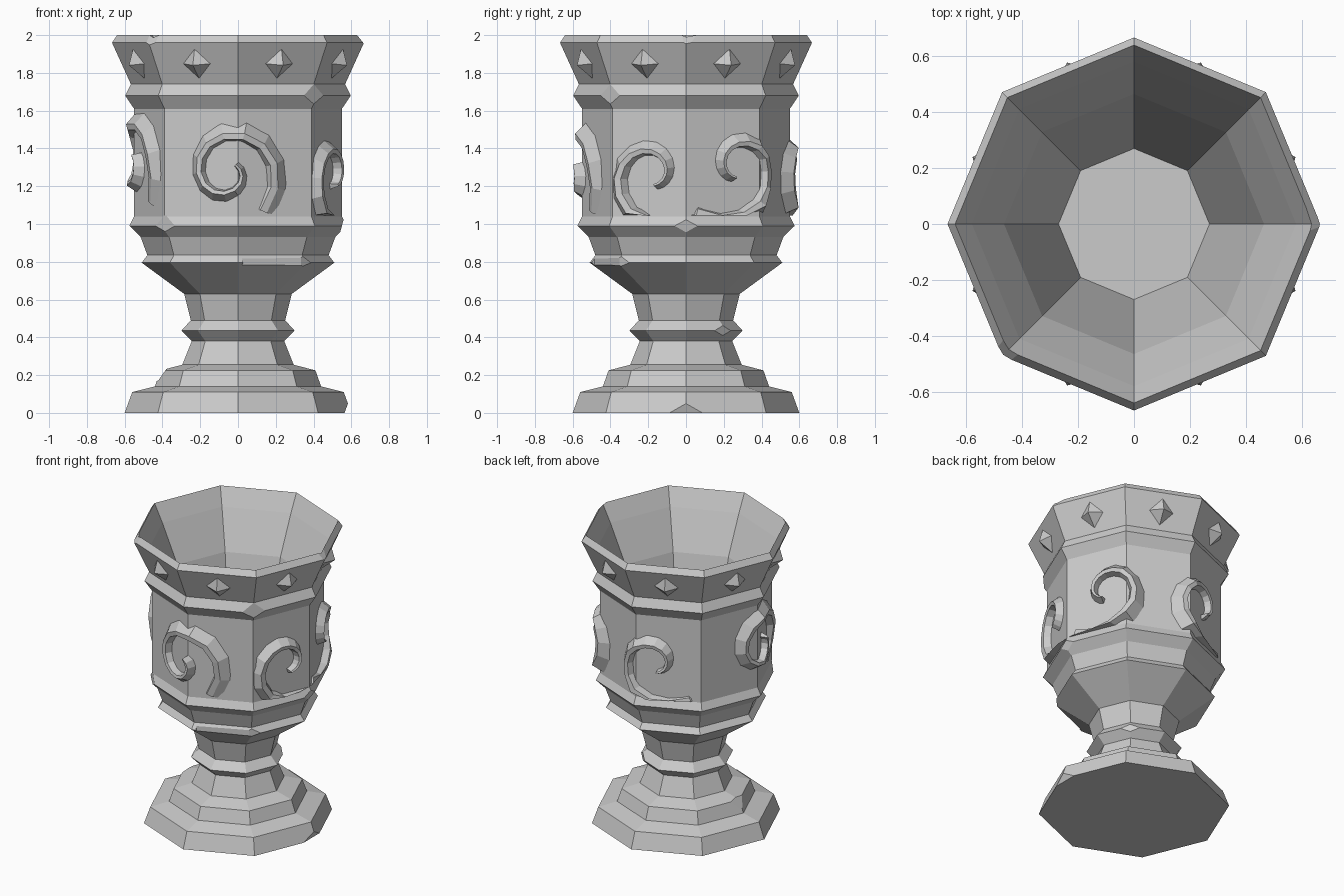
import bpy, bmesh, math
from mathutils import Matrix, Vector

if "Cube" in bpy.data.objects:
    bpy.data.objects.remove(bpy.data.objects["Cube"])

SIDES = 8
STEP = math.tau / SIDES

stone = bpy.data.materials.new("grey stone")
stone.diffuse_color = (0.6, 0.6, 0.6, 1)
stone.use_nodes = True
stone.node_tree.nodes["Principled BSDF"].inputs["Base Color"].default_value = stone.diffuse_color


def make(name, bm):
    bmesh.ops.recalc_face_normals(bm, faces=bm.faces)
    me = bpy.data.meshes.new(name)
    bm.to_mesh(me)
    bm.free()
    me.materials.append(stone)
    ob = bpy.data.objects.new(name, me)
    bpy.context.collection.objects.link(ob)
    return ob


def polar(r, a, z):
    return Vector((r * math.cos(a), r * math.sin(a), z))


def wall(a, corner=0.55):
    """Radius of the octagonal cup wall in direction a."""
    return corner * math.cos(STEP / 2) / math.cos(a % STEP - STEP / 2)


# Goblet: octagonal lathe, outside from foot to rim, then down the inside
profile = [(.60, 0), (.56, .11), (.44, .14), (.41, .225), (.295, .255), (.245, .38),
           (.30, .435), (.25, .49), (.285, .63), (.51, .795), (.48, .835), (.515, .93),
           (.575, .99), (.55, 1.04), (.55, 1.61), (.597, 1.68), (.567, 1.74),
           (.667, 1.96), (.64, 2.0), (.58, 1.88), (.465, 1.62), (.27, .80)]
bm = bmesh.new()
rings = [[bm.verts.new(polar(r, i * STEP, z)) for i in range(SIDES)] for r, z in profile]
for low, high in zip(rings, rings[1:]):
    for i in range(SIDES):
        j = (i + 1) % SIDES
        bm.faces.new((low[i], low[j], high[j], high[i]))
bm.faces.new(rings[0][::-1])
bm.faces.new(rings[-1])
goblet = make("goblet", bm)

# Chips: small blocks knocked off corners (angle, radius, z, height, depth, tilt)
chips = [(0, .60, .0, .18, .036, 20), (180, .44, .21, .10, .045, -35),
         (-135, .575, .99, .11, .03, 0), (0, .575, .99, .09, .025, 15),
         (-45, .597, 1.68, .12, .03, 0), (-67, .475, .795, .06, .02, 0),
         (-135, .66, 1.99, .14, .028, -35), (10, .645, 2.0, .14, .028, -40),
         (-45, .51, .80, .08, .025, 0), (45, .30, .435, .08, .025, 0)]
bm = bmesh.new()
for deg, r, z, h, depth, tilt in chips:
    m = (Matrix.Rotation(math.radians(deg), 4, 'Z') @ Matrix.Translation((r - depth, 0, z))
         @ Matrix.Rotation(math.radians(tilt), 4, 'Y') @ Matrix.Translation((.05, 0, 0))
         @ Matrix.Diagonal((.1, .34, h, 1)))
    bmesh.ops.create_cube(bm, size=1, matrix=m)
cutter = make("chip_cutter", bm)
cutter.hide_render = True
cutter.hide_viewport = True
cut = goblet.modifiers.new("chips", 'BOOLEAN')
cut.operation = 'DIFFERENCE'
cut.solver = 'EXACT'
cut.use_self = True
cut.object = cutter

# Studs: one diamond pyramid on each face of the flared rim
bm = bmesh.new()
lean = (.667 - .567) / (1.96 - 1.74) * math.cos(STEP / 2)
mid = (.567 + .1 * .5) * math.cos(STEP / 2)
for i in range(SIDES):
    rot = Matrix.Rotation((i + .5) * STEP, 4, 'Z')
    base = [(mid - .01 + lean * dz, dy, 1.85 + dz)
            for dy, dz in ((.09, 0), (0, .09), (-.09, 0), (0, -.09))]
    vs = [bm.verts.new(rot @ Vector(p)) for p in base]
    tip = bm.verts.new(rot @ Vector((mid + .055, 0, 1.84)))
    for k in range(4):
        bm.faces.new((vs[k], vs[(k + 1) % 4], tip))
    bm.faces.new(vs[::-1])
make("rim_studs", bm)


# Scrolls: tapered spiral ridges wrapped round the cup wall
def scroll(name, deg, z0, start, sweep, inner, grow, power, hand, n=16):
    path = []
    for i in range(n + 1):
        t = i / n
        a = math.radians(start + sweep * t)
        r = inner + grow * (1 - t) ** power
        path.append(Vector((hand * r * math.cos(a), r * math.sin(a))))
    bm = bmesh.new()
    sections = []
    for i, p in enumerate(path):
        t = i / n
        d = (path[min(i + 1, n)] - path[max(i - 1, 0)]).normalized()
        side = Vector((d.y, -d.x)) * hand
        w = .075 * (1 - t) + .025
        h = .05 if i > 1 else .012 + .02 * i
        ring = []
        for off, lift in ((w, -.02), (.0, h), (-.4 * w, h * .9), (-.6 * w, -.02)):
            q = p + side * off
            a = math.radians(deg) + q.x / .53
            z = max(1.045, z0 + q.y)
            ring.append(bm.verts.new(polar(wall(a) + lift, a, z)))
        sections.append(ring)
    for s, e in zip(sections, sections[1:]):
        for k in range(4):
            m = (k + 1) % 4
            bm.faces.new((s[k], s[m], e[m], e[k]))
    bm.faces.new(sections[0])
    bm.faces.new(sections[-1][::-1])
    make(name, bm)


round_curl = (-45, 450, .065, .235, 1.3)
long_curl = (-130, 390, .07, .28, 2)
scroll("scroll_front", 264, 1.27, *round_curl, 1)
scroll("scroll_right", 341, 1.27, *long_curl, -1)
scroll("scroll_back_right", 30, 1.31, *long_curl, 1)
scroll("scroll_back", 104, 1.30, *long_curl, -1)
scroll("scroll_left", 184, 1.32, *round_curl, 1)
